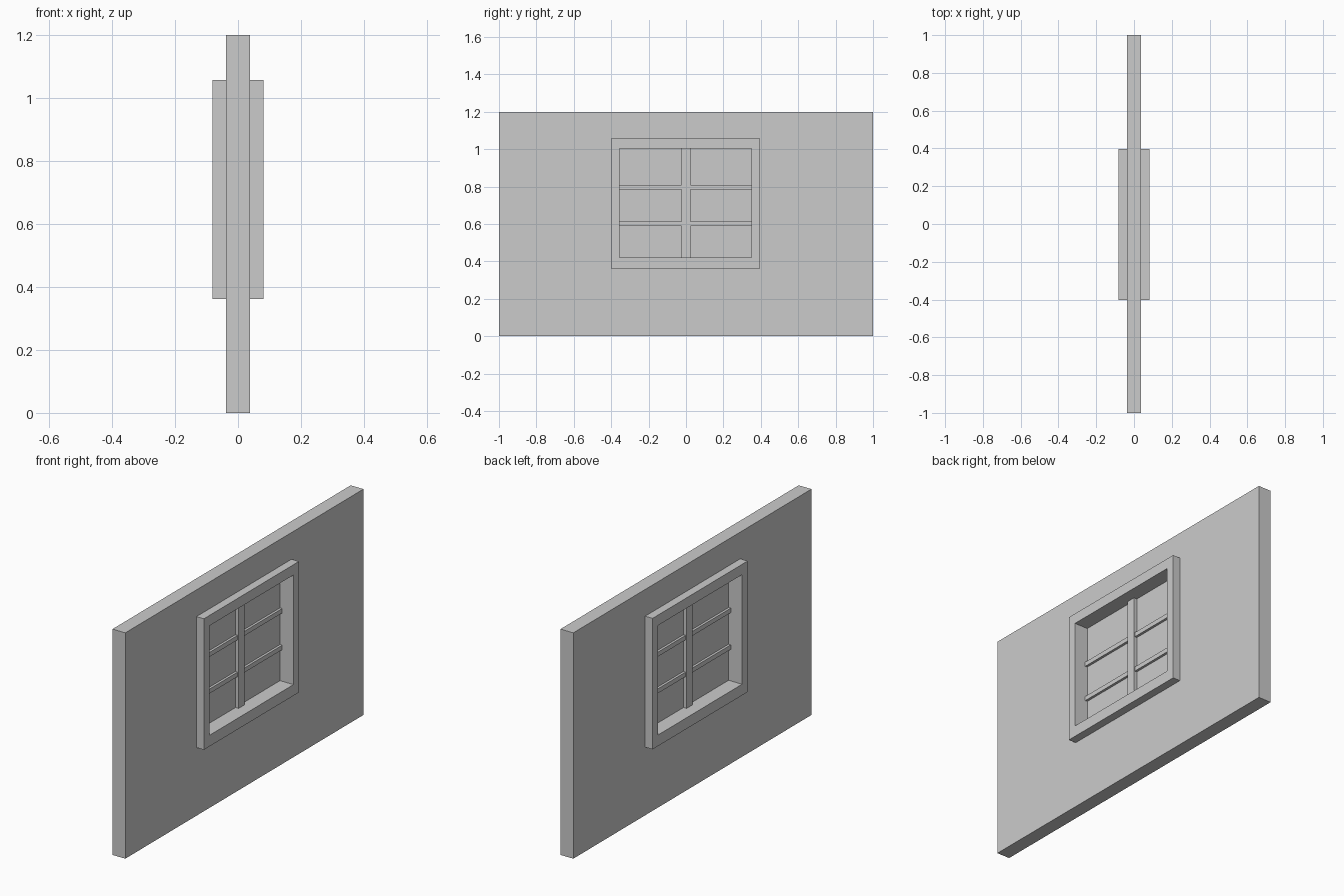
import bpy
import bmesh

if "Cube" in bpy.data.objects:
    bpy.data.objects.remove(bpy.data.objects["Cube"])


def finish(name, bm):
    bmesh.ops.recalc_face_normals(bm, faces=bm.faces)
    mesh = bpy.data.meshes.new(name)
    bm.to_mesh(mesh)
    bm.free()
    obj = bpy.data.objects.new(name, mesh)
    bpy.context.collection.objects.link(obj)
    return obj


def box(name, depth, y0, y1, z0, z1):
    """Box centred on x = 0, spanning the given y and z ranges."""
    bm = bmesh.new()
    bmesh.ops.create_cube(bm, size=1)
    for v in bm.verts:
        v.co = (v.co.x * depth,
                y0 if v.co.y < 0 else y1,
                z0 if v.co.z < 0 else z1)
    return finish(name, bm)


def ring(name, depth, outer, inner):
    """Rectangular slab with a rectangular hole; rectangles are y0, y1, z0, z1."""
    bm = bmesh.new()

    def loop(rect, x):
        y0, y1, z0, z1 = rect
        return [bm.verts.new((x, y, z))
                for y, z in ((y0, z0), (y1, z0), (y1, z1), (y0, z1))]

    h = depth / 2
    loops = [loop(outer, -h), loop(outer, h), loop(inner, h), loop(inner, -h)]
    for a, b in zip(loops, loops[1:] + loops[:1]):
        for i in range(4):
            j = (i + 1) % 4
            bm.faces.new((a[i], a[j], b[j], b[i]))
    return finish(name, bm)


WALL = (-1.0, 1.0, 0.0, 1.2)
FRAME = (-0.402, 0.396, 0.362, 1.058)
OPENING = (-0.355, 0.350, 0.421, 1.003)
y0, y1, z0, z1 = OPENING

# Wall panel with the window hole, and the frame standing proud on both sides
ring("wall", 0.075, WALL, FRAME)
ring("window_frame", 0.162, FRAME, OPENING)

# Thin pane in the middle of the opening
box("window_pane", 0.004, y0, y1, z0, z1)

# Upright mullion and two slimmer horizontal glazing bars
box("mullion", 0.04, -0.024, 0.024, z0, z1)
for label, z in (("lower", 0.601), ("upper", 0.796)):
    box(label + "_glazing_bar", 0.03, y0, y1, z - 0.012, z + 0.012)
